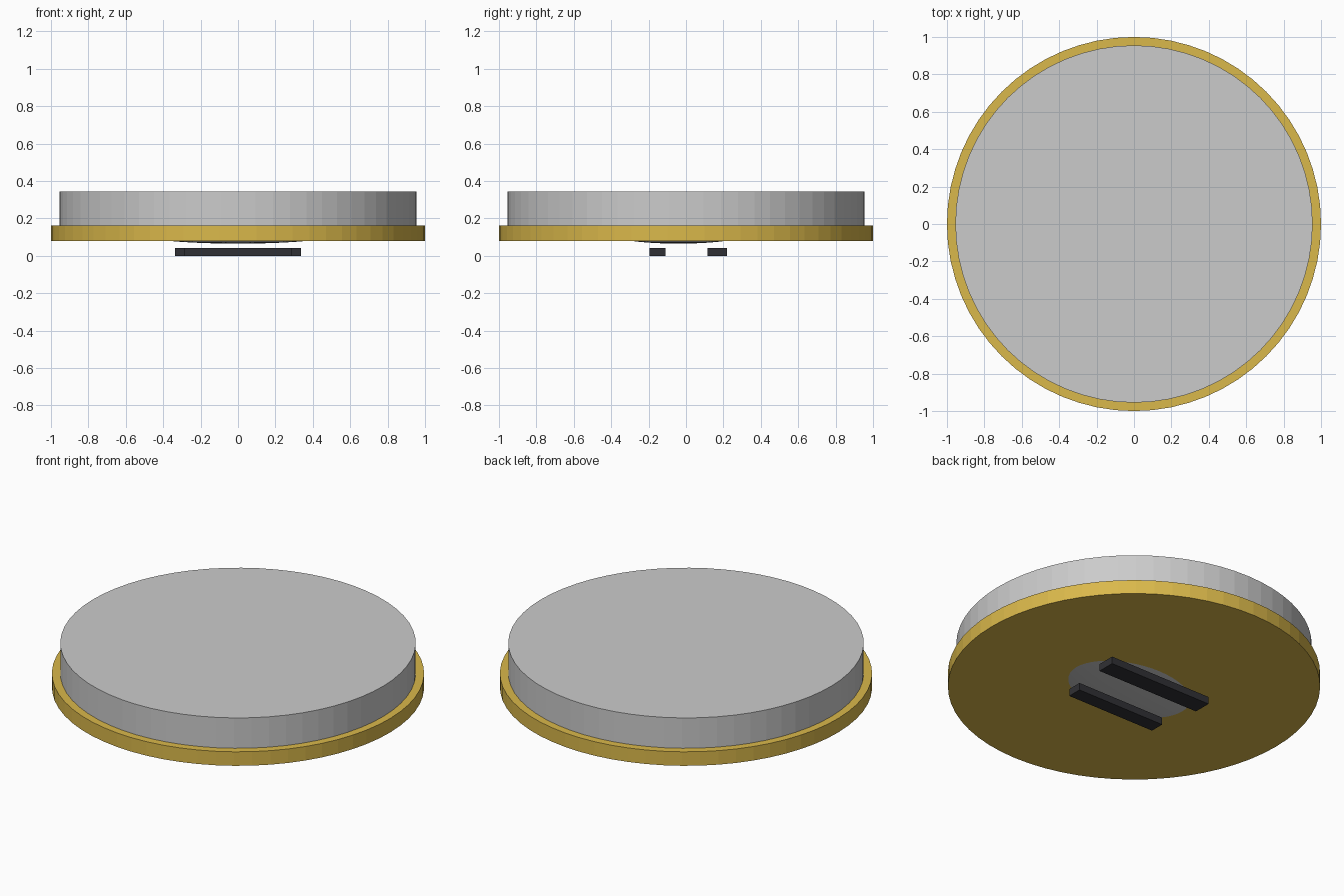
import bpy

if "Cube" in bpy.data.objects:
    bpy.data.objects.remove(bpy.data.objects["Cube"])


def material(name, rgb):
    m = bpy.data.materials.new(name)
    m.diffuse_color = (*rgb, 1)
    m.use_nodes = True
    m.node_tree.nodes["Principled BSDF"].inputs["Base Color"].default_value = m.diffuse_color
    return m


gold = material("gold", (0.70, 0.48, 0.07))
dark = material("dark", (0.03, 0.03, 0.035))


def disc(name, radius, z0, z1, mat=None):
    bpy.ops.mesh.primitive_cylinder_add(vertices=64, radius=radius, depth=z1 - z0,
                                        location=(0, 0, (z0 + z1) / 2))
    ob = bpy.context.object
    ob.name = name
    if mat:
        ob.data.materials.append(mat)
    return ob


def bar(name, half_x, y0, y1, z0, z1, mat):
    bpy.ops.mesh.primitive_cube_add(size=1, location=(0, (y0 + y1) / 2, (z0 + z1) / 2))
    ob = bpy.context.object
    ob.name = name
    ob.scale = (2 * half_x, y1 - y0, z1 - z0)
    bpy.ops.object.transform_apply(location=False, rotation=False, scale=True)
    ob.data.materials.append(mat)
    return ob


# Gold base plate and the grey body resting on it
disc("base_plate", 1.0, 0.08, 0.163, gold)
disc("body", 0.955, 0.163, 0.343)

# Shallow oval bulge showing through the underside
bpy.ops.mesh.primitive_uv_sphere_add(segments=48, ring_count=24, radius=1,
                                     location=(0, -0.04, 0.115))
bulge = bpy.context.object
bulge.name = "underside_bulge"
bulge.scale = (0.52, 0.355, 0.05)
bpy.ops.object.transform_apply(location=False, rotation=False, scale=True)
bpy.ops.object.shade_smooth()

# Two dark rails below, the back one longer and wider
bar("front_rail", 0.29, -0.195, -0.11, 0, 0.043, dark)
bar("back_rail", 0.338, 0.115, 0.22, 0, 0.043, dark)
